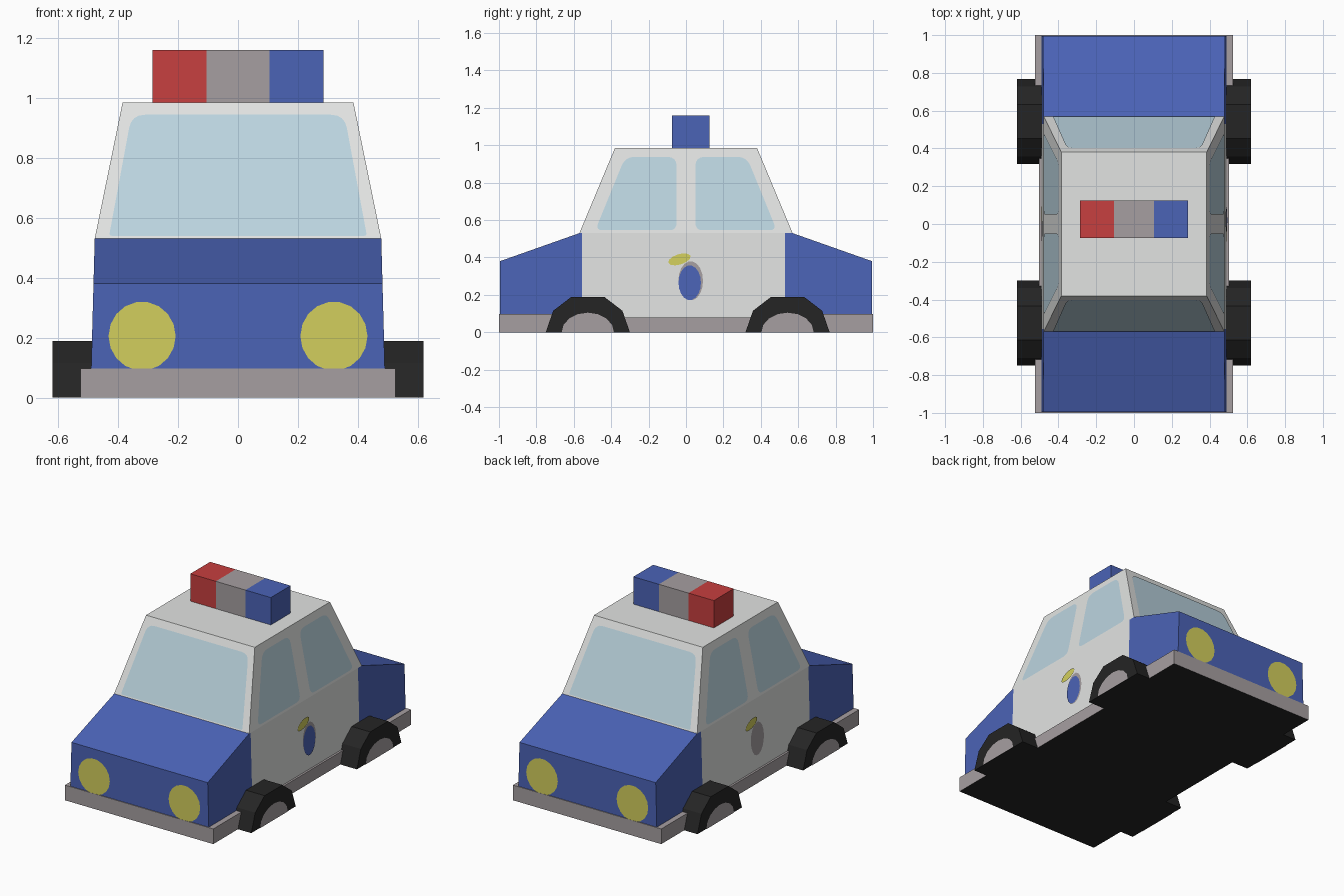
import bpy, bmesh, math
from mathutils import Vector

if "Cube" in bpy.data.objects:
    bpy.data.objects.remove(bpy.data.objects["Cube"])


def material(name, rgb):
    m = bpy.data.materials.new(name)
    m.diffuse_color = (*rgb, 1)
    m.use_nodes = True
    m.node_tree.nodes["Principled BSDF"].inputs["Base Color"].default_value = m.diffuse_color
    return m


WHITE = material("white paint", (0.76, 0.77, 0.76))
BLUE = material("blue paint", (0.07, 0.125, 0.47))
GREY = material("grey trim", (0.38, 0.345, 0.355))
BLACK = material("black rubber", (0.018, 0.018, 0.018))
GLASS = material("pale blue glass", (0.50, 0.66, 0.74))
YELLOW = material("yellow lamp", (0.65, 0.62, 0.11))
RED = material("red lamp", (0.57, 0.05, 0.05))

# Main levels: sill, bonnet nose, waist, roof
SILL, NOSE, WAIST, ROOF = 0.09, 0.38, 0.53, 0.985
END, CAB, TOP = 0.995, 0.57, 0.38      # half lengths of nose, cabin base, roof


def side_x(z):
    """Half width of the shell at height z."""
    if z <= WAIST:
        return 0.49 - 0.012 * (z - SILL) / (WAIST - SILL)
    return 0.478 - 0.093 * (z - WAIST) / (ROOF - WAIST)


def screen_y(z):
    """Distance of the windscreen plane from the centre at height z."""
    return CAB - (CAB - TOP) * (z - WAIST) / (ROOF - WAIST)


def build(name, panels, mats, closed=True):
    """Object from (points, material index) panels, welded together."""
    bm = bmesh.new()
    for pts, mi in panels:
        f = bm.faces.new([bm.verts.new(p) for p in pts])
        f.material_index = mi
    if closed:
        bmesh.ops.remove_doubles(bm, verts=bm.verts, dist=1e-4)
        bmesh.ops.recalc_face_normals(bm, faces=bm.faces)
    me = bpy.data.meshes.new(name)
    bm.to_mesh(me)
    bm.free()
    for m in mats:
        me.materials.append(m)
    ob = bpy.data.objects.new(name, me)
    bpy.context.collection.objects.link(ob)
    return ob


def prism(name, prof, x0, x1, mat):
    """Extrude a (y, z) profile along x; the underside is black."""
    n = len(prof)
    panels = [([(x, y, z) for y, z in prof], 0) for x in (x0, x1)]
    for i in range(n):
        a, b = prof[i], prof[(i + 1) % n]
        under = 1 if a[1] == b[1] == 0 else 0
        panels.append(([(x0, *a), (x1, *a), (x1, *b), (x0, *b)], under))
    return build(name, panels, [mat, BLACK])


def box(name, x0, x1, y0, y1, z0, z1, mat):
    return prism(name, [(y0, z0), (y1, z0), (y1, z1), (y0, z1)], x0, x1, mat)


def rounded(corners):
    """Round the corners of (a, b, radius) points."""
    out = []
    for i, (a, b, r) in enumerate(corners):
        p = Vector((a, b))
        u = (Vector(corners[i - 1][:2]) - p).normalized() * r
        v = (Vector(corners[(i + 1) % len(corners)][:2]) - p).normalized() * r
        for k in range(5):
            t = k / 4
            out.append(tuple(p + u * (1 - t) ** 2 + v * t ** 2))
    return out


def ellipse(ca, cb, ra, rb, n=18, tilt=0.0):
    c, s = math.cos(tilt), math.sin(tilt)
    out = []
    for i in range(n):
        t = 2 * math.pi * i / n
        u, v = ra * math.cos(t), rb * math.sin(t)
        out.append((ca + u * c - v * s, cb + u * s + v * c))
    return out


def plate(name, pts, place, outward, mat, lift=0.004):
    """Thin painted plate lying on the shell."""
    p3 = [Vector(place(a, b)) + Vector(outward) * lift for a, b in pts]
    area = sum((p3[i - 1].cross(p3[i]) for i in range(len(p3))), Vector())
    if area.dot(Vector(outward)) < 0:
        p3.reverse()
    return build(name, [(p3, 0)], [mat], closed=False)


# Shell: bonnet, cabin and boot
F, R = -0.555, 0.53                    # edges of the white doors
panels = []
for s in (-1, 1):
    def on_side(pts):
        return [(s * side_x(z), y, z) for y, z in pts]
    panels += [
        (on_side([(-END, SILL), (-END, NOSE), (-CAB, WAIST), (F, WAIST), (F, SILL)]), 1),
        (on_side([(F, SILL), (F, WAIST), (R, WAIST), (R, SILL)]), 0),
        (on_side([(R, SILL), (R, WAIST), (CAB, WAIST), (END, NOSE), (END, SILL)]), 1),
        (on_side([(-CAB, WAIST), (F, WAIST), (R, WAIST), (CAB, WAIST),
                  (TOP, ROOF), (-TOP, ROOF)]), 0)]
outline = [(-END, SILL), (-END, NOSE), (-CAB, WAIST), (-TOP, ROOF),
           (TOP, ROOF), (CAB, WAIST), (END, NOSE), (END, SILL)]
for (a, b), mi in zip(zip(outline, outline[1:]), (1, 1, 0, 0, 0, 1, 1)):
    panels.append(([(-side_x(a[1]), *a), (side_x(a[1]), *a),
                    (side_x(b[1]), *b), (-side_x(b[1]), *b)], mi))
w = side_x(SILL)
panels.append(([(s * w, y, SILL) for s, y in
                ((-1, -END), (-1, F), (-1, R), (-1, END),
                 (1, END), (1, R), (1, F), (1, -END))], 1))
build("body_shell", panels, [WHITE, BLUE])

# Bumpers and side skirt
box("front_bumper", -0.525, 0.525, -1.0, -0.55, 0, 0.097, GREY)
box("rear_bumper", -0.525, 0.525, 0.57, 1.0, 0, 0.097, GREY)
box("side_skirt", -0.502, 0.502, -0.55, 0.57, 0, 0.08, GREY)
box("sill_core", -0.489, 0.489, -0.55, 0.57, 0.07, 0.092, WHITE)

# Wheels: half-sunk, low-poly, with grey hubs
TYRE = [(-0.225, 0), (-0.185, 0.115), (-0.09, 0.188),
        (0.09, 0.188), (0.185, 0.115), (0.225, 0)]
for s, side in ((-1, "left"), (1, "right")):
    for yc, end in ((-0.525, "front"), (0.543, "rear")):
        prism(f"{end}_{side}_wheel", [(yc + y, z) for y, z in TYRE],
              s * 0.46, s * 0.619, BLACK)
        hub = [(yc + 0.14 * math.cos(math.pi * i / 8),
                0.105 * math.sin(math.pi * i / 8)) for i in range(9)]
        plate(f"{end}_{side}_hub", hub, lambda y, z: (s * 0.619, y, z),
              (s, 0, 0), GREY, 0.003)

# Windscreens and lamps, the same at both ends
screen = rounded([(-0.43, 0.538, 0.01), (0.43, 0.538, 0.01),
                  (0.355, 0.942, 0.045), (-0.355, 0.942, 0.045)])
for e, end in ((-1, "front"), (1, "rear")):
    plate(f"{end}_windscreen", screen, lambda x, z: (x, e * screen_y(z), z),
          (0, e * 0.92, 0.39), GLASS)
    for s, side in ((-1, "left"), (1, "right")):
        plate(f"{end}_{side}_lamp", ellipse(s * 0.32, 0.205, 0.112, 0.115),
              lambda x, z: (x, e * END, z), (0, e, 0), YELLOW)

# Side windows and door badges
for s, side in ((-1, "left"), (1, "right")):
    def on_door(y, z):
        return (s * side_x(z), y, z)
    for e, end in ((-1, "front"), (1, "rear")):
        win = rounded([(e * 0.05, 0.545, 0.04), (e * 0.485, 0.545, 0.04),
                       (e * 0.325, 0.937, 0.05), (e * 0.05, 0.937, 0.05)])
        plate(f"{end}_{side}_window", win, on_door, (s * 0.98, 0, 0.2), GLASS)
    plate(f"{side}_badge_rim", ellipse(s * 0.025, 0.275, 0.066, 0.105),
          on_door, (s, 0, 0), GREY, 0.003)
    if s > 0:
        plate("right_badge", ellipse(0.02, 0.265, 0.06, 0.093),
              on_door, (s, 0, 0), BLUE, 0.006)
    plate(f"{side}_badge_mark", ellipse(s * -0.035, 0.39, 0.062, 0.028, 12, s * 0.3),
          on_door, (s, 0, 0), YELLOW, 0.006)

# Roof light bar
for name, x0, x1, mat in (("red_roof_light", -0.285, -0.105, RED),
                          ("roof_light_centre", -0.105, 0.105, GREY),
                          ("blue_roof_light", 0.105, 0.285, BLUE)):
    box(name, x0, x1, -0.075, 0.125, ROOF - 0.005, 1.16, mat)
